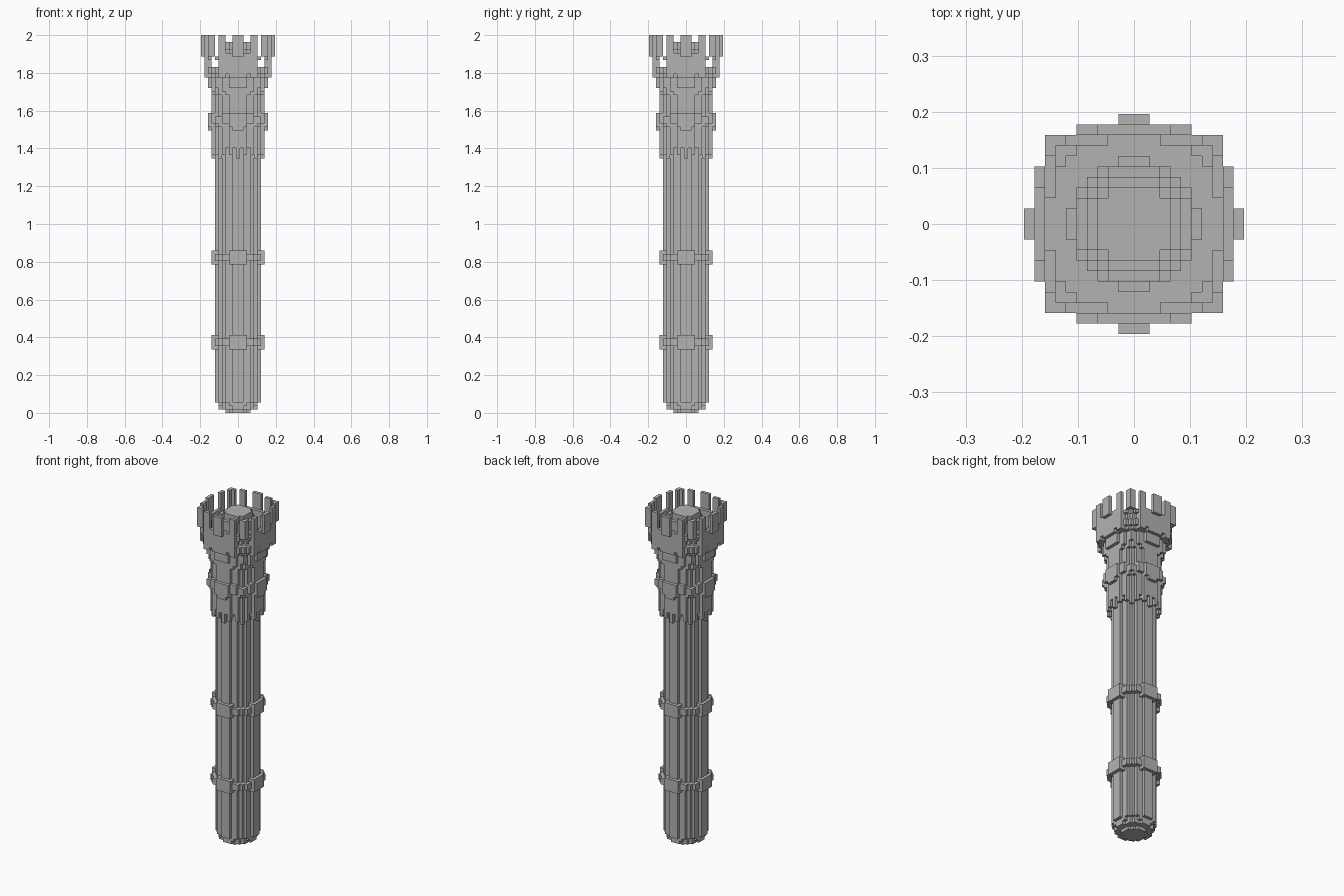
import bpy, bmesh
from mathutils import Vector

if "Cube" in bpy.data.objects:
    bpy.data.objects.remove(bpy.data.objects["Cube"])

U = 2 / 107          # size of one block
stone = bpy.data.materials.new("grey stone")
stone.use_nodes = True
stone.diffuse_color = (0.45, 0.45, 0.45, 1)
bsdf = stone.node_tree.nodes["Principled BSDF"]
bsdf.inputs["Base Color"].default_value = (0.45, 0.45, 0.45, 1)
bsdf.inputs["Roughness"].default_value = 0.8

AXES = [Vector(a) for a in ((1, 0, 0), (0, 1, 0), (0, 0, 1))]


def disc(r2, inner=-1):
    """Columns whose squared radius lies in (inner, r2]."""
    n = range(-10, 11)
    return {(x, y) for x in n for y in n if inner < x * x + y * y <= r2}


def around(x, ys):
    """Columns at distance x and sideways offsets ys, repeated on all sides."""
    out = set()
    for y in ys:
        for a, b in ((x, y), (y, x)):
            out |= {(a * s, b * t) for s in (-1, 1) for t in (-1, 1)}
    return out


def build(name, spans):
    """Blocky mesh from (columns, first layer, layer above last)."""
    blocks = {(x, y, z) for cols, lo, hi in spans
              for x, y in cols for z in range(lo, hi)}
    bm = bmesh.new()
    corners = {}

    def corner(p):
        key = tuple(round(2 * c) for c in p)
        if key not in corners:
            corners[key] = bm.verts.new(p * U)
        return corners[key]

    for b in blocks:
        centre = Vector(b) + AXES[2] / 2
        for i in range(3):
            u, v = AXES[(i + 1) % 3] / 2, AXES[(i + 2) % 3] / 2
            for s in (-1, 1):
                n = AXES[i] * s
                if tuple(int(c) for c in Vector(b) + n) in blocks:
                    continue
                c = centre + n / 2
                bm.faces.new([corner(c + p) for p in
                              (-u - v * s, u - v * s, u + v * s, -u + v * s)])
    # merge coplanar block faces into long flat panels
    bmesh.ops.dissolve_limit(bm, angle_limit=0.01, verts=bm.verts[:], edges=bm.edges[:])
    me = bpy.data.meshes.new(name)
    bm.to_mesh(me)
    bm.free()
    me.materials.append(stone)
    ob = bpy.data.objects.new(name, me)
    bpy.context.collection.objects.link(ob)
    return ob


# shaft with stepped rounded foot
build("shaft", [(disc(10), 0, 1), (disc(26), 1, 2), (disc(29), 2, 3), (disc(37), 3, 80)])

# two bands: tall plates on the four sides, thinner links on the diagonals
for name, z in (("lower_band", 18), ("upper_band", 42)):
    build(name, [(around(7, range(3)) | around(6, (2,)), z, z + 4),
                 (disc(53, 37) - around(7, range(3)), z + 1, z + 3)])

# collar with hanging fringe of uneven length
build("collar", [
    (disc(53), 79, 95),
    (around(7, (0,)) | around(5, (5,)), 72, 79),
    (around(7, (1,)) | around(6, (3,)), 75, 79),
    (around(7, (2,)) | around(6, (4,)), 73, 79),
    (around(6, (2,)) | around(5, (4,)), 74, 79)])

# projecting ring around the collar
build("collar_ring", [
    (around(8, range(2)), 80, 85),
    (around(8, (2,)), 81, 85),
    (around(7, (3, 4)), 82, 85),
    (around(6, (5,)), 81, 84),
    (around(6, (6,)), 82, 84)])

# cornice under the crown, with short drops
build("cornice", [
    (disc(68), 92, 95),
    (around(6, (6,)), 92, 95),
    (around(7, (3,)) | around(6, (5,)), 90, 92),
    (around(7, (4,)), 91, 92)])

# crown floor and the wall that carries the battlements
build("crown_wall", [
    (disc(85), 95, 97),
    (around(7, (6, 7)) | around(8, (6,)), 96, 98),
    (around(9, (0, 1, 4, 5)), 95, 101),
    (around(9, (2, 3)), 96, 101),
    (around(8, (3, 4, 5)), 95, 101),
    (around(8, (6,)), 100, 101)])

# battlements
build("battlements", [
    (around(10, range(2)), 101, 107),
    (around(9, (4, 5)), 101, 107),
    (around(8, (7, 8)), 101, 107),
    (around(9, range(4)), 101, 102)])

# stepped core rising inside the crown
build("core", [
    (disc(37), 95, 98),
    (disc(29), 98, 100),
    (disc(20), 100, 103),
    (disc(13), 103, 105)])
